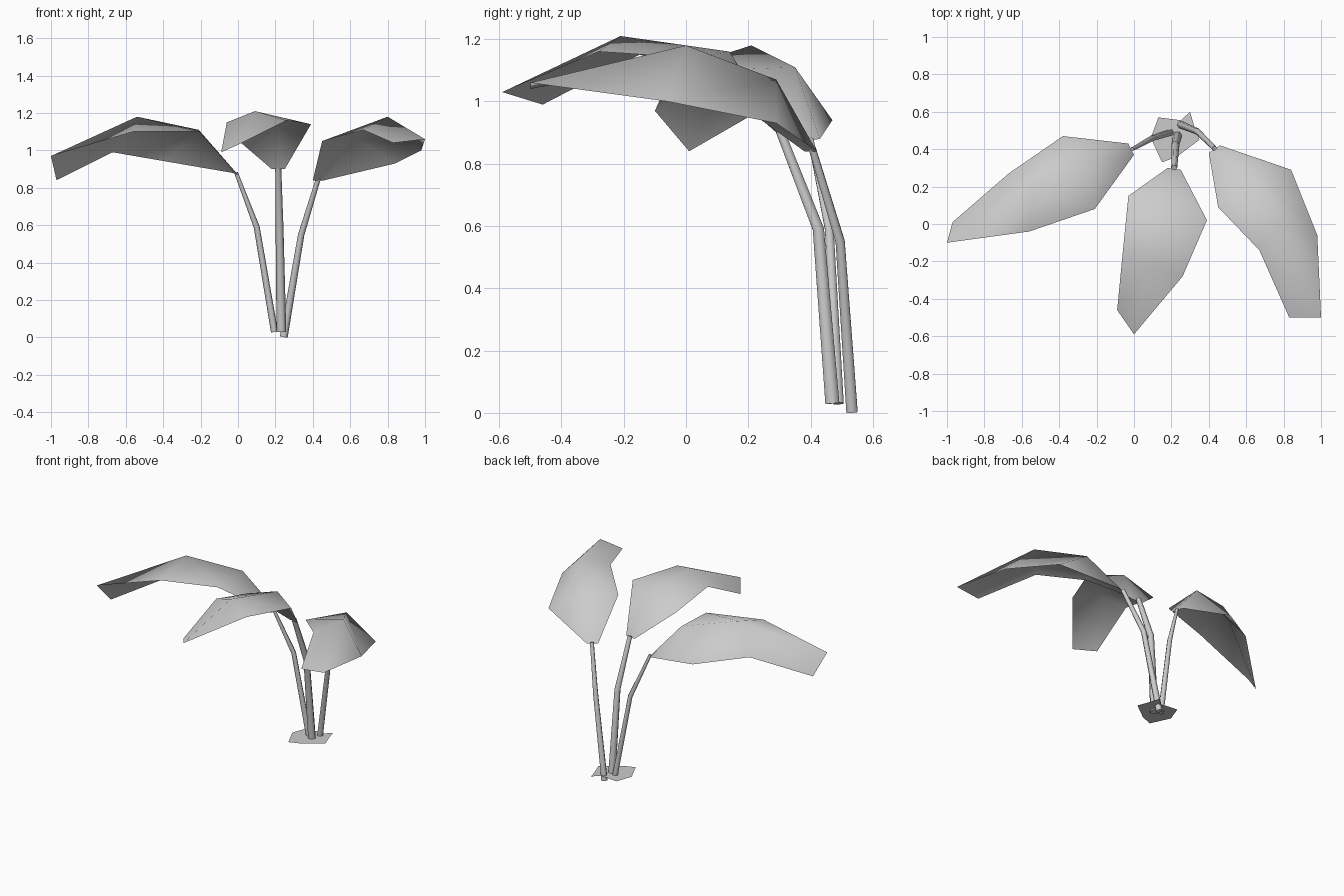
import bpy
import bmesh
import math
from mathutils import Vector

cube = bpy.data.objects.get("Cube")
if cube:
    bpy.data.objects.remove(cube, do_unlink=True)

# One plain grey for the whole plant
grey = bpy.data.materials.new("plain_grey")
grey.use_nodes = True
colour = (0.6, 0.6, 0.6, 1.0)
grey.diffuse_color = colour
for node in grey.node_tree.nodes:
    if node.type == "BSDF_PRINCIPLED":
        node.inputs["Base Color"].default_value = colour
        node.inputs["Roughness"].default_value = 0.8


def finish(name, bm, smooth=True):
    mesh = bpy.data.meshes.new(name)
    bm.to_mesh(mesh)
    bm.free()
    mesh.materials.append(grey)
    obj = bpy.data.objects.new(name, mesh)
    bpy.context.collection.objects.link(obj)
    for poly in mesh.polygons:
        poly.use_smooth = smooth
    return obj


def leaf(name, base, lower, upper, tip):
    """Folded sheet: base and tip are edges, lower and upper are rows of edge, rib, edge."""
    bm = bmesh.new()
    b, lo, up, t = ([bm.verts.new(p) for p in row] for row in (base, lower, upper, tip))
    faces = [(b[0], lo[0], lo[1]), (b[0], lo[1], b[1]), (b[1], lo[1], lo[2]),
             (t[0], up[1], up[0]), (t[0], t[1], up[1]), (t[1], up[2], up[1])]
    for i in range(2):
        faces.append((lo[i], up[i], up[i + 1], lo[i + 1]))
    for f in faces:
        bm.faces.new(f)
    bmesh.ops.recalc_face_normals(bm, faces=bm.faces)
    if sum(f.normal.z for f in bm.faces) < 0:
        bmesh.ops.reverse_faces(bm, faces=bm.faces)
    return finish(name, bm)


def stem(name, points, radii, sides=6):
    """Tapered bent tube through a few points."""
    bm = bmesh.new()
    pts = [Vector(p) for p in points]
    rings = []
    for i, p in enumerate(pts):
        d = (pts[min(i + 1, len(pts) - 1)] - pts[max(i - 1, 0)]).normalized()
        u = Vector((0, 1, 0)).cross(d).normalized()
        v = d.cross(u)
        rings.append([bm.verts.new(p + radii[i] * (math.cos(a) * u + math.sin(a) * v))
                      for a in (math.tau * k / sides for k in range(sides))])
    for r0, r1 in zip(rings, rings[1:]):
        for k in range(sides):
            j = (k + 1) % sides
            bm.faces.new((r0[k], r0[j], r1[j], r1[k]))
    bm.faces.new(rings[0][::-1])
    bm.faces.new(rings[-1])
    obj = finish(name, bm)
    for poly in obj.data.polygons:
        poly.use_smooth = len(poly.vertices) == 4
    return obj


# Leaves
leaf("right_leaf",
     [(0.00, 0.37, 0.87), (-0.03, 0.43, 0.88)],
     [(-0.21, 0.08, 1.10), (-0.21, 0.35, 1.11), (-0.38, 0.47, 0.94)],
     [(-0.56, -0.04, 1.10), (-0.54, 0.21, 1.18), (-0.67, 0.27, 0.99)],
     [(-1.00, -0.10, 0.97), (-0.97, 0.01, 0.84)])
leaf("front_leaf",
     [(0.25, 0.29, 0.90), (0.18, 0.30, 0.90)],
     [(0.39, 0.02, 1.14), (0.20, 0.14, 1.16), (-0.03, 0.15, 1.08)],
     [(0.26, -0.28, 1.16), (0.09, -0.21, 1.21), (-0.06, -0.15, 1.15)],
     [(0.00, -0.59, 1.03), (-0.09, -0.46, 0.99)])
leaf("left_leaf",
     [(0.40, 0.38, 0.84), (0.46, 0.42, 0.84)],
     [(0.45, 0.09, 1.05), (0.62, 0.29, 1.07), (0.84, 0.29, 0.93)],
     [(0.67, -0.14, 1.11), (0.80, 0.00, 1.18), (0.98, -0.06, 1.00)],
     [(0.83, -0.50, 1.04), (1.00, -0.50, 1.06)])

# Stems
stem("right_stem", [(0.195, 0.49, 0.03), (0.10, 0.46, 0.59), (-0.01, 0.40, 0.88)],
     [0.019, 0.016, 0.010])
stem("front_stem", [(0.232, 0.47, 0.03), (0.222, 0.425, 0.59), (0.215, 0.30, 0.91)],
     [0.026, 0.021, 0.016])
stem("left_stem", [(0.245, 0.533, 0.003), (0.338, 0.495, 0.55), (0.43, 0.405, 0.85)],
     [0.021, 0.017, 0.013])

# Flat patch of ground around the stems
bm = bmesh.new()
patch = [(0.15, 0.33), (0.23, 0.36), (0.35, 0.45), (0.32, 0.53), (0.30, 0.60),
         (0.25, 0.555), (0.13, 0.57), (0.09, 0.46)]
bm.faces.new([bm.verts.new((x, y, 0.04)) for x, y in patch])
finish("ground_patch", bm, smooth=False)
